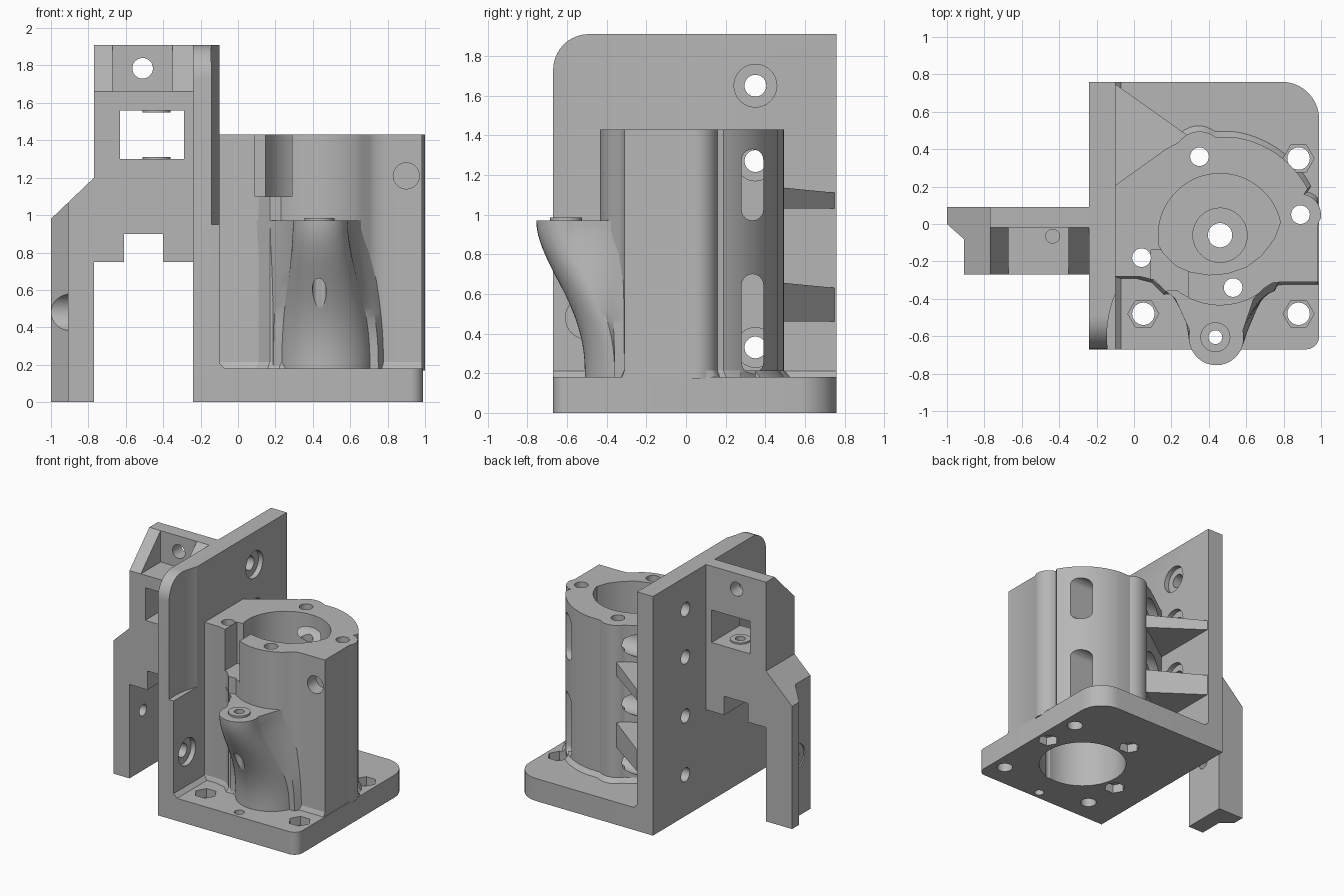
import bpy, bmesh, math

cube = bpy.data.objects.get("Cube")
if cube:
    bpy.data.objects.remove(cube, do_unlink=True)

grey = bpy.data.materials.new("plain grey")
grey.use_nodes = True
grey.diffuse_color = (0.47, 0.47, 0.47, 1)
grey.node_tree.nodes["Principled BSDF"].inputs["Base Color"].default_value = (0.47, 0.47, 0.47, 1)


def arc(cx, cy, r, a0, a1, n=10):
    """Points along an arc, angles in degrees."""
    angles = [math.radians(a0 + (a1 - a0) * i / n) for i in range(n + 1)]
    return [(cx + r * math.cos(a), cy + r * math.sin(a)) for a in angles]


def loft(name, rings):
    """Skin a stack of equal point rings and cap both ends."""
    bm = bmesh.new()
    loops = [[bm.verts.new(p) for p in ring] for ring in rings]
    n = len(loops[0])
    bm.faces.new(loops[0])
    bm.faces.new(loops[-1])
    for a, b in zip(loops, loops[1:]):
        for i in range(n):
            j = (i + 1) % n
            bm.faces.new((a[i], a[j], b[j], b[i]))
    bmesh.ops.recalc_face_normals(bm, faces=bm.faces)
    mesh = bpy.data.meshes.new(name)
    bm.to_mesh(mesh)
    bm.free()
    mesh.materials.append(grey)
    ob = bpy.data.objects.new(name, mesh)
    bpy.context.collection.objects.link(ob)
    return ob


def prism(name, pts, axis, lo, hi):
    """Extrude a 2D outline along an axis."""
    place = {"x": lambda p, h: (h, p[0], p[1]),
             "y": lambda p, h: (p[0], h, p[1]),
             "z": lambda p, h: (p[0], p[1], h)}[axis]
    return loft(name, [[place(p, h) for p in pts] for h in (lo, hi)])


def rect(a0, b0, a1, b1):
    return [(a0, b0), (a1, b0), (a1, b1), (a0, b1)]


def rod(a, b, r, axis, lo, hi, sides=32):
    return prism("cutter", arc(a, b, r, 0, 360 - 360 / sides, sides - 1), axis, lo, hi)


def cut(ob, cutters):
    """Subtract the cutters, bake the result and drop the cutters."""
    for c in cutters:
        c.hide_render = True
        mod = ob.modifiers.new("cut", "BOOLEAN")
        mod.operation, mod.solver, mod.object = "DIFFERENCE", "EXACT", c
    bpy.context.view_layer.update()
    baked = bpy.data.meshes.new_from_object(ob.evaluated_get(bpy.context.evaluated_depsgraph_get()))
    ob.modifiers.clear()
    ob.data = baked
    for c in cutters:
        bpy.data.objects.remove(c, do_unlink=True)


CX, CY = 0.46, -0.06
SCREWS = [(0.35, 0.36), (0.89, 0.05), (0.04, -0.18), (0.53, -0.34)]
CORNERS = [(0.05, -0.48), (0.88, -0.48), (0.88, 0.35)]
TIP = (0.435, -0.605)
LEVELS = (0.33, 0.80, 1.27)


def screw_cutters():
    return [rod(x, y, 0.05, "z", -0.1, 1.6, 24) for x, y in SCREWS]


# Base plate with motor bore, corner nut pockets and screw holes
base = prism("base_plate", [(-0.1, -0.67)] + arc(0.92, -0.60, 0.07, -90, 0)
             + arc(0.79, 0.56, 0.2, 0, 90) + [(-0.1, 0.76)], "z", 0, 0.18)
cutters = screw_cutters() + [rod(CX, CY, 0.33, "z", -0.1, 0.3, 64), rod(*TIP, 0.037, "z", -0.1, 0.3, 24)]
for x, y in CORNERS:
    cutters += [rod(x, y, 0.06, "z", -0.1, 0.3, 24), rod(x, y, 0.083, "z", 0.11, 0.3, 6)]
cutters += [rod(x, y, 0.08, "z", -0.1, 0.07, 6) for x, y in SCREWS[:3]]
cut(base, cutters)

# Upright mounting wall with counterbored holes and tool clearance
wall = prism("mounting_wall", [(-0.67, 0), (0.76, 0), (0.76, 1.91)]
             + arc(-0.49, 1.73, 0.18, 90, 180), "x", -0.24, -0.10)
cutters = [rod(0.44, -0.6, 0.585, "z", 0.95, 2.1, 96)]
for y, z in [(0.35, h) for h in LEVELS + (1.65,)] + [(-0.5, 0.48)]:
    cutters += [rod(y, z, 0.055, "x", -0.4, 0.1), rod(y, z, 0.108, "x", -0.14, 0.1)]
cut(wall, cutters)
for y0, y1 in ((-0.67, -0.28), (0.2, 0.76)):
    prism("wall_foot_fillet", [(-0.11, 0.17), (-0.06, 0.17), (-0.10, 0.21), (-0.11, 0.21)], "y", y0, y1)

# Main housing outline, anticlockwise from the front left
outline = ([(-0.11, -0.28), (0.03, -0.28), (0.11, -0.30), (0.17, -0.36)]
           + arc(CX, CY, 0.375, 232, 302, 14)
           + [(0.70, -0.34), (0.74, -0.315), (0.79, -0.31), (0.985, -0.31), (0.985, 0.0)]
           + arc(0.89, 0.05, 0.11, -10, 80, 8)
           + arc(CX, CY, 0.53, 28, 82, 16)
           + arc(0.35, 0.36, 0.135, 52, 145, 8)
           + [(0.17, 0.40), (-0.11, 0.20)])
body = prism("housing", outline, "z", 0.17, 1.43)
upper_bore = arc(CX, CY, 0.33, 12, 190, 30) + [(0.16, -0.16), (0.22, -0.22), (0.30, -0.256),
             (0.40, -0.272), (0.50, -0.264), (0.60, -0.23), (0.68, -0.17), (0.75, -0.08)]
cutters = screw_cutters() + [
    rod(CX, CY, 0.33, "z", 0.1, 0.74, 64),
    prism("cutter", upper_bore, "z", 0.9, 1.6),
    rod(CX, CY, 0.145, "z", 0.84, 1.0, 48),
    rod(CX, CY, 0.065, "z", 0.6, 1.0),
    prism("cutter", rect(0.09, -0.6, 0.29, -0.14), "z", 1.1, 1.6),
    rod(0.9, 1.21, 0.07, "y", -0.5, -0.2)]
# Side slots and tool channels reaching the wall screws
for z0, z1 in ((0.2, 0.70), (0.97, 1.33)):
    slot = arc(0.335, z1 - 0.055, 0.055, 0, 180) + arc(0.335, z0 + 0.055, 0.055, 180, 360)
    cutters.append(prism("cutter", slot, "x", 0.45, 1.2))
cutters += [rod(0.35, z, 0.1, "x", -0.3, 0.55) for z in LEVELS]
cut(body, cutters)

# Skirt around the housing foot
grow = [(CX + (x - CX) * 1.05, CY + (y - CY) * 1.07) for x, y in outline]
grow = [(min(max(x, -0.11), 0.985), y) for x, y in grow]
skirt = loft("housing_foot", [[(x, y, 0.17) for x, y in grow], [(x, y, 0.215) for x, y in outline]])
cut(skirt, screw_cutters() + [rod(CX, CY, 0.33, "z", 0.1, 0.3, 64),
                              rod(0.88, 0.35, 0.083, "z", 0.1, 0.3, 6)])

# Horizontal gussets behind the housing
for top, low in ((1.14, 1.03), (0.66, 0.46)):
    gusset = loft("rear_gusset", [
        [(-0.11, 0.15, low), (0.25, 0.32, low), (0.32, 0.45, low), (-0.11, 0.755, low)],
        [(-0.11, 0.15, top), (0.25, 0.32, top), (0.32, 0.45, top), (-0.11, 0.755, top - 0.03)]])
    cut(gusset, [rod(0.35, z, 0.1, "x", -0.3, 0.55) for z in LEVELS] + screw_cutters())

# Swept front arm, from a wide foot to a narrow tip
foot = [(0.16, -0.29), (0.19, -0.37)] + arc(0.47, -0.25, 0.26, 205, 335, 20) + [(0.75, -0.36), (0.79, -0.29)]
head = [(0.10, -0.30), (0.22, -0.40)] + arc(0.44, -0.608, 0.147, 165, 375, 20) + [(0.64, -0.40), (0.72, -0.30)]
rings = []
for i in range(25):
    u = i / 24
    t = u ** 1.3
    t = t * t * (3 - 2 * t)
    rings.append([(a[0] + (b[0] - a[0]) * t, a[1] + (b[1] - a[1]) * t, 0.175 + 0.795 * u)
                  for a, b in zip(foot, head)])
arm = loft("swept_arm", rings)
cut(arm, [rod(CX, CY, 0.33, "z", 0.1, 0.74, 64), rod(*TIP, 0.037, "z", 0.0, 1.2, 24)] + screw_cutters())
boss = rod(*TIP, 0.08, "z", 0.96, 0.985)
boss.name = "arm_boss"
cut(boss, [rod(*TIP, 0.037, "z", 0.9, 1.1, 24)])

# Side bracket with leg, window and gusseted top pocket
bracket = prism("side_bracket", [(-0.24, 1.91), (-0.77, 1.91), (-0.77, 1.2), (-1.0, 0.98), (-1.0, 0),
                                 (-0.77, 0), (-0.77, 0.75), (-0.61, 0.75), (-0.61, 0.9), (-0.40, 0.9),
                                 (-0.40, 0.75), (-0.24, 0.75)], "y", -0.27, 0.09)
cut(bracket, [
    prism("cutter", [(-1.1, 0.0), (-1.0, 0.0), (-0.91, -0.08), (-0.91, -0.4), (-1.1, -0.4)], "z", -0.1, 1.2),
    prism("cutter", [(-0.27, 1.66), (-0.02, 1.91), (-0.02, 2.1), (-0.4, 2.1), (-0.4, 1.66)], "x", -0.9, -0.1),
    prism("cutter", rect(-0.67, 1.66, -0.35, 2.1), "y", -0.4, -0.02),
    prism("cutter", rect(-0.63, 1.30, -0.29, 1.56), "y", -0.4, 0.2),
    rod(-0.51, 1.785, 0.055, "y", -0.4, 0.2),
    rod(-0.435, -0.065, 0.037, "z", 1.0, 1.8, 24),
    rod(-0.1, 0.48, 0.045, "x", -1.1, -0.7, 24),
    rod(-0.1, 0.48, 0.1, "x", -1.1, -0.9)])
for z0, z1 in ((1.295, 1.312), (1.548, 1.565)):
    ring = rod(-0.435, -0.065, 0.075, "z", z0, z1)
    ring.name = "window_boss"
    cut(ring, [rod(-0.435, -0.065, 0.037, "z", 1.2, 1.7, 24)])

# Smooth curved walls while keeping hard edges
bpy.ops.object.select_all(action="DESELECT")
for ob in bpy.context.collection.objects:
    if ob.type == "MESH" and grey.name in ob.data.materials:
        ob.select_set(True)
        bpy.context.view_layer.objects.active = ob
bpy.ops.object.shade_smooth_by_angle(angle=math.radians(28))
